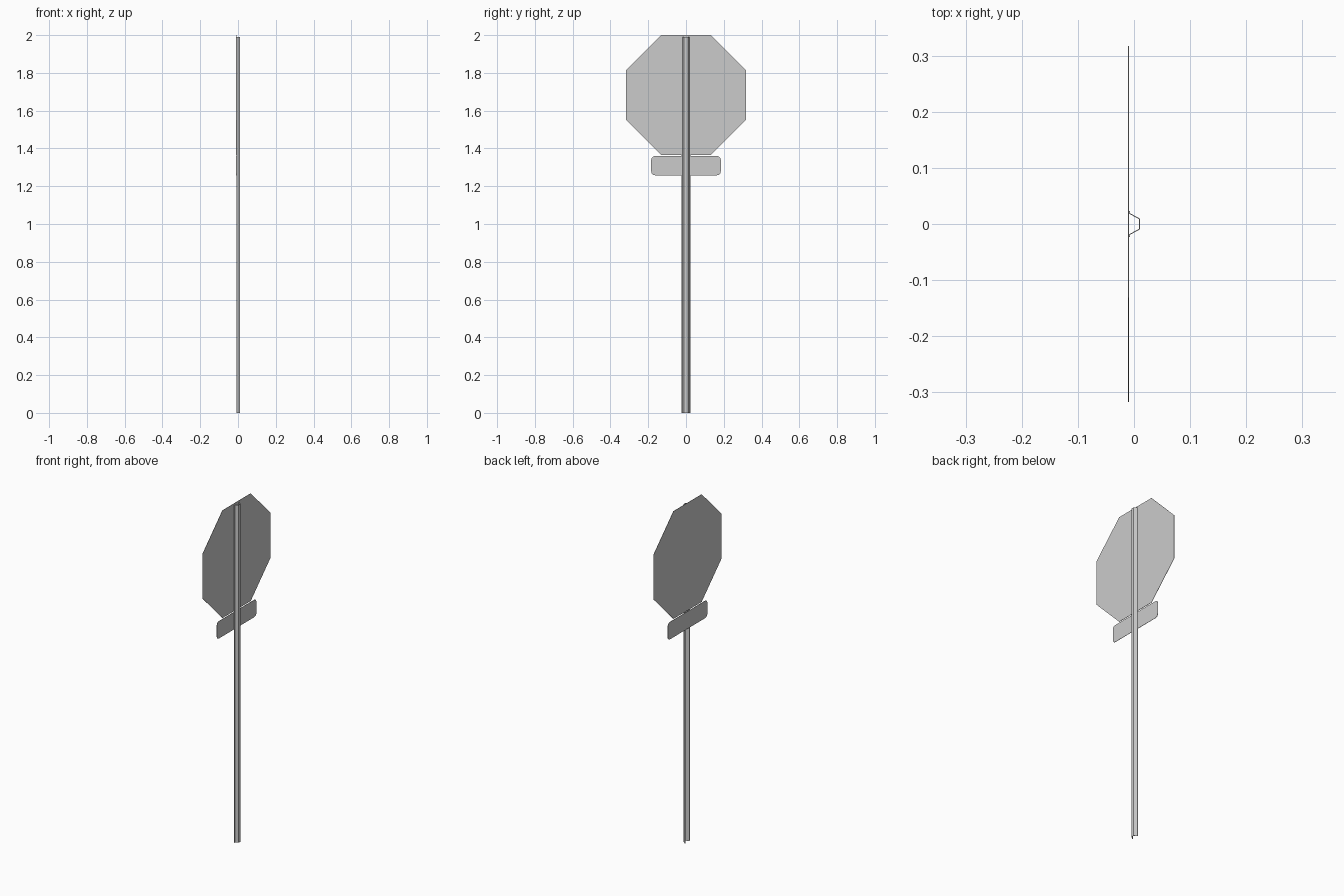
import bpy, bmesh, math

if "Cube" in bpy.data.objects:
    bpy.data.objects.remove(bpy.data.objects["Cube"])

PLATE_BACK, PLATE_FRONT = -0.0088, -0.0105


def prism(name, points, vec):
    """Extrude a closed outline of 3D points along vec into a solid."""
    bm = bmesh.new()
    face = bm.faces.new([bm.verts.new(p) for p in points])
    res = bmesh.ops.extrude_face_region(bm, geom=[face], use_keep_orig=True)
    verts = [g for g in res["geom"] if isinstance(g, bmesh.types.BMVert)]
    bmesh.ops.translate(bm, verts=verts, vec=vec)
    bmesh.ops.recalc_face_normals(bm, faces=bm.faces)
    mesh = bpy.data.meshes.new(name)
    bm.to_mesh(mesh)
    bm.free()
    obj = bpy.data.objects.new(name, mesh)
    bpy.context.collection.objects.link(obj)
    return obj


def plate(name, outline):
    """Thin sheet facing -x from a (y, z) outline."""
    return prism(name, [(PLATE_BACK, y, z) for y, z in outline],
                 (PLATE_FRONT - PLATE_BACK, 0, 0))


# Hat-channel post: half profile from outer web round the flange to inner web
half = [(0.0105, 0.0095), (-0.0073, 0.0195), (-0.0073, 0.0230),
        (-0.0088, 0.0230), (-0.0088, 0.0185), (0.0090, 0.0085)]
profile = half + [(x, -y) for x, y in reversed(half)]
prism("post", [(x, y, 0) for x, y in profile], (0, 0, 1.99))

# Octagonal sign panel
apothem = 0.317
radius = apothem / math.cos(math.pi / 8)
angles = [math.pi / 8 + i * math.pi / 4 for i in range(8)]
plate("octagon_panel", [(radius * math.cos(a), 2 - apothem + radius * math.sin(a))
                        for a in angles])

# Small rounded plaque below the panel
hw, hh, r, zc, steps = 0.184, 0.051, 0.02, 1.309, 4
outline = []
for q, (sy, sz) in enumerate([(1, 1), (-1, 1), (-1, -1), (1, -1)]):
    for i in range(steps + 1):
        a = (q + i / steps) * math.pi / 2
        outline.append((sy * (hw - r) + r * math.cos(a),
                        zc + sz * (hh - r) + r * math.sin(a)))
plate("lower_plaque", outline)
